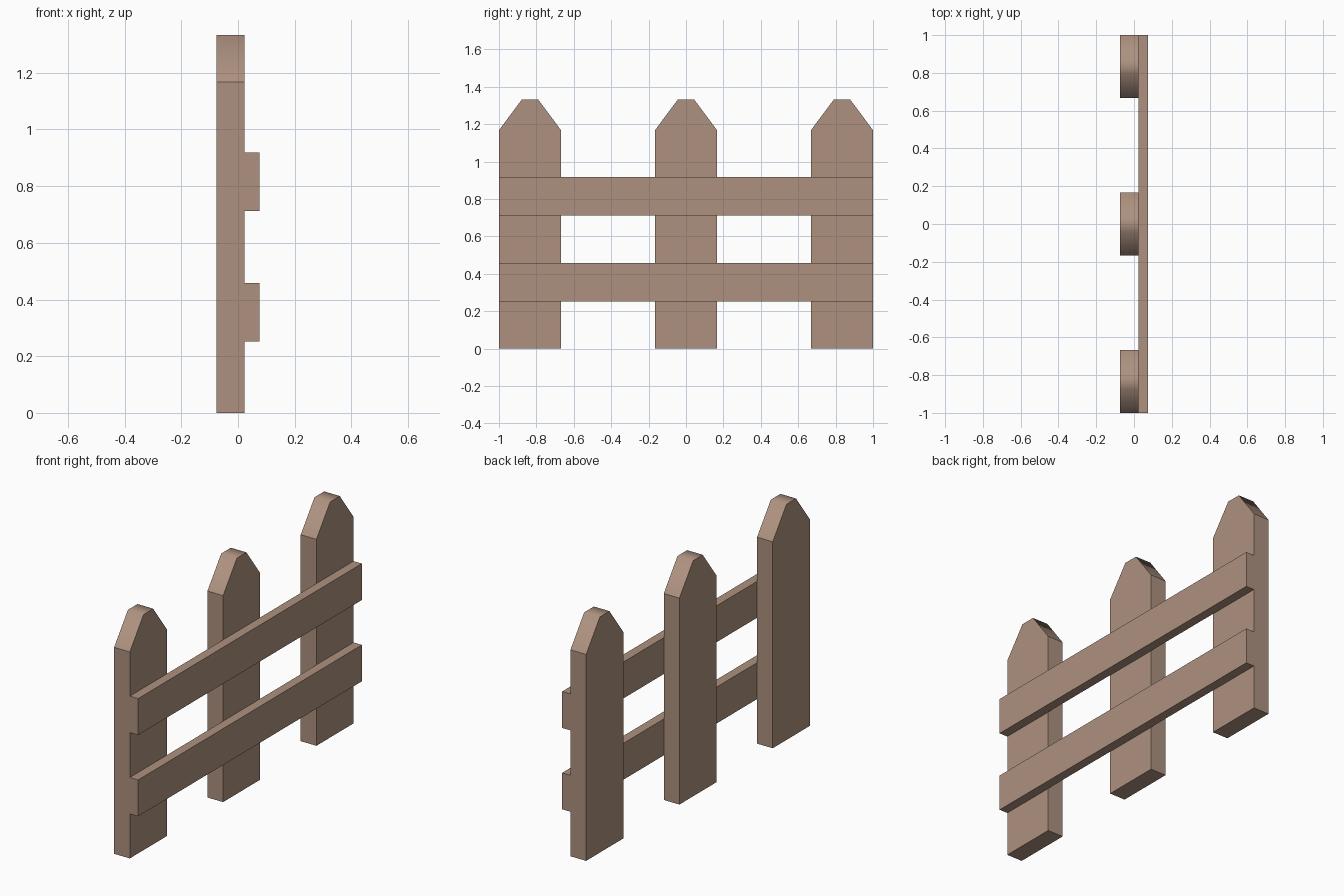
import bpy
import bmesh

if "Cube" in bpy.data.objects:
    bpy.data.objects.remove(bpy.data.objects["Cube"], do_unlink=True)

# Wood colour
wood = bpy.data.materials.new("brown_wood")
wood.use_nodes = True
colour = (0.42, 0.285, 0.215, 1)
wood.diffuse_color = colour
wood.node_tree.nodes["Principled BSDF"].inputs["Base Color"].default_value = colour

BACK, JOIN, FRONT = -0.075, 0.023, 0.075
SHOULDER, TIP = 1.168, 1.333


def board(name, profile, x0, x1):
    """Extrude a (y, z) profile along x; the cap above the shoulder is smooth."""
    bm = bmesh.new()
    face = bm.faces.new([bm.verts.new((x0, y, z)) for y, z in profile])
    new = bmesh.ops.extrude_face_region(bm, geom=[face])["geom"]
    bmesh.ops.translate(bm, vec=(x1 - x0, 0, 0),
                        verts=[v for v in new if isinstance(v, bmesh.types.BMVert)])
    bmesh.ops.recalc_face_normals(bm, faces=bm.faces)
    for f in bm.faces:
        f.smooth = abs(f.normal.x) < 0.5 and f.calc_center_median().z > SHOULDER
    for e in bm.edges:
        e.smooth = all(f.smooth for f in e.link_faces)
    mesh = bpy.data.meshes.new(name)
    bm.to_mesh(mesh)
    bm.free()
    mesh.materials.append(wood)
    obj = bpy.data.objects.new(name, mesh)
    bpy.context.collection.objects.link(obj)
    return obj


# Pickets with clipped tops
half, tip = 0.166, 0.043
for name, y in (("right_picket", -0.834), ("middle_picket", 0), ("left_picket", 0.834)):
    outline = [(-half, 0), (half, 0), (half, SHOULDER), (tip, TIP),
               (-tip, TIP), (-half, SHOULDER)]
    board(name, [(y + dy, z) for dy, z in outline], BACK, JOIN)

# Horizontal rails
for name, z in (("lower_rail", 0.252), ("upper_rail", 0.712)):
    top = z + 0.206
    board(name, [(-1, z), (1, z), (1, top), (-1, top)], JOIN, FRONT)
